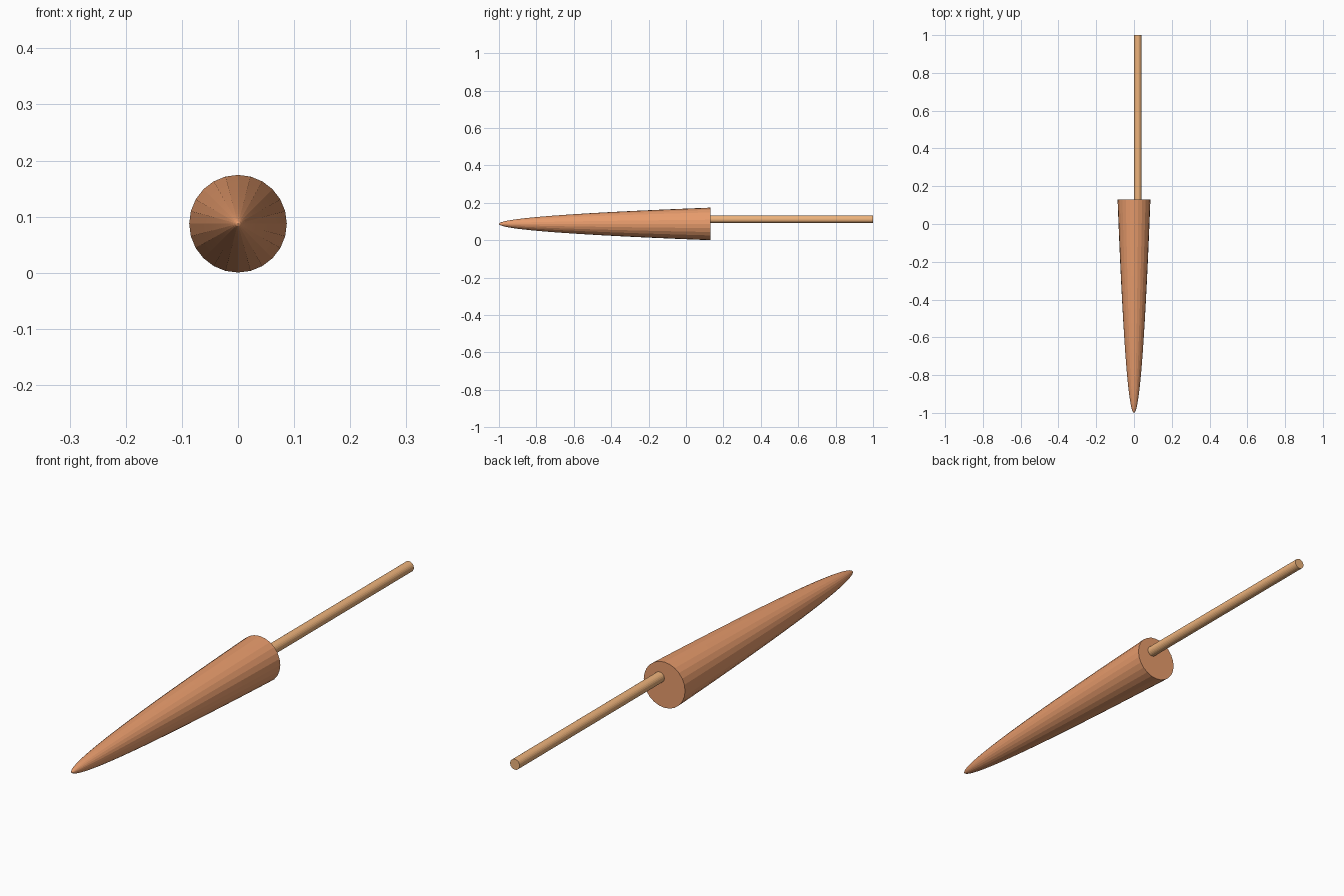
import bpy, bmesh, math

if "Cube" in bpy.data.objects:
    bpy.data.objects.remove(bpy.data.objects["Cube"])

SIDES = 24


def material(name, rgb):
    m = bpy.data.materials.new(name)
    m.diffuse_color = (*rgb, 1.0)
    m.use_nodes = True
    m.node_tree.nodes["Principled BSDF"].inputs["Base Color"].default_value = m.diffuse_color
    return m


def lathe_along_y(name, profile, x, z, mat):
    """Turn (radius, y) points around an axis parallel to y; flat faces, capped ends."""
    bm = bmesh.new()
    rings = []
    for r, y in profile:
        if r == 0:
            rings.append([bm.verts.new((x, y, z))] * SIDES)
        else:
            rings.append([bm.verts.new((x + r * math.cos(a), y, z + r * math.sin(a)))
                          for a in (2 * math.pi * i / SIDES for i in range(SIDES))])
    for lo, hi in zip(rings, rings[1:]):
        for i in range(SIDES):
            j = (i + 1) % SIDES
            bm.faces.new(list(dict.fromkeys((lo[i], lo[j], hi[j], hi[i]))))
    for ring, r in ((rings[0], profile[0][0]), (rings[-1], profile[-1][0])):
        if r > 0:
            bm.faces.new(ring)
    bmesh.ops.recalc_face_normals(bm, faces=bm.faces)
    me = bpy.data.meshes.new(name)
    bm.to_mesh(me)
    bm.free()
    me.materials.append(mat)
    ob = bpy.data.objects.new(name, me)
    bpy.context.collection.objects.link(ob)
    return ob


# Paraboloid body: blunt tip at the front, flat disc at the back
R, TIP, BACK, STEPS = 0.087, -1.0, 0.13, 20
body = [(R * k / STEPS, TIP + (BACK - TIP) * (k / STEPS) ** 2) for k in range(STEPS + 1)]
lathe_along_y("tapered_body", body, 0, 0.0875, material("dark_orange", (0.80, 0.33, 0.15)))

# Thin rod, set off-centre in the back disc
lathe_along_y("rod", [(0.02, BACK), (0.02, 1.0)], 0.02, 0.112,
              material("light_orange", (0.85, 0.45, 0.20)))
